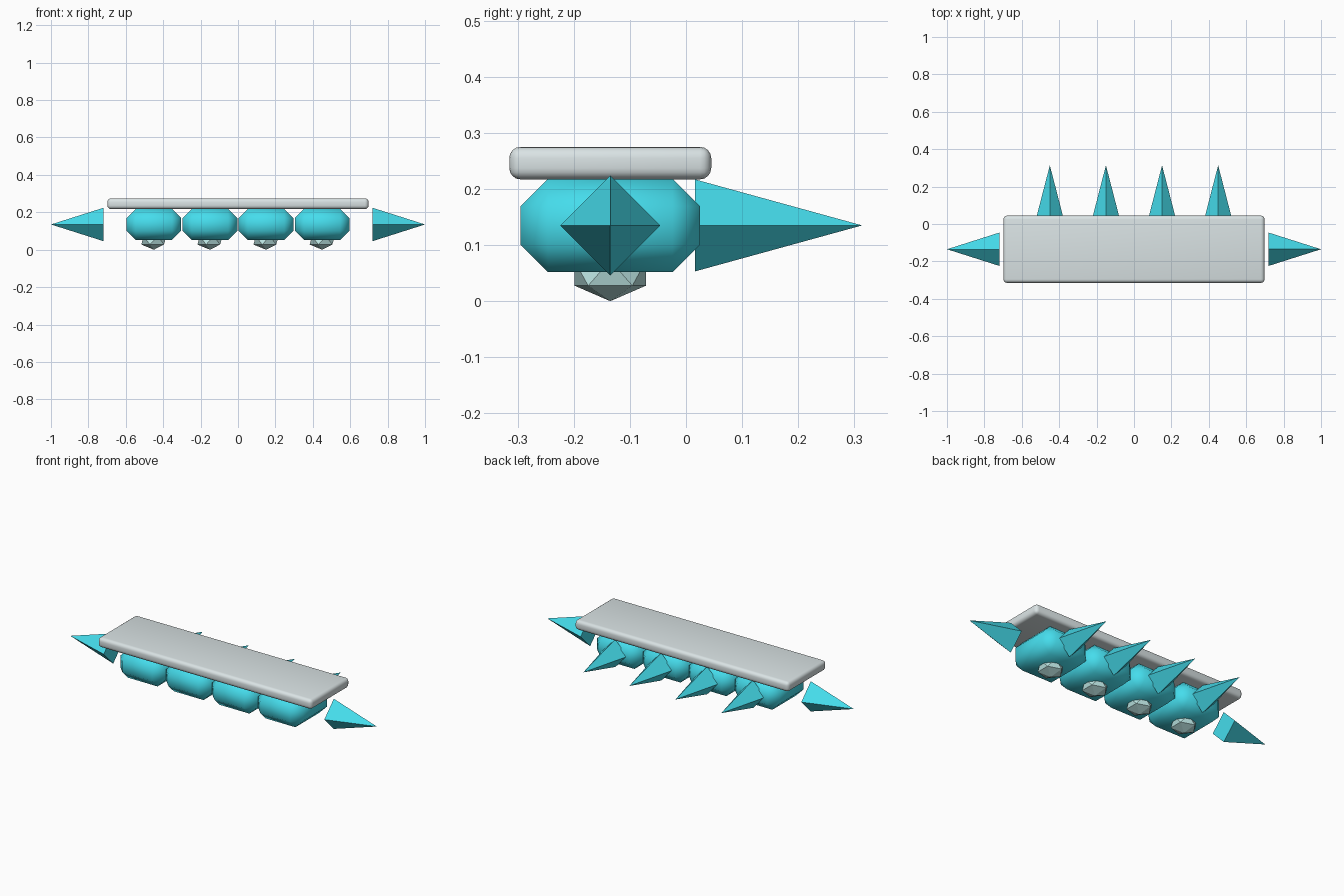
import bpy
from math import pi

if "Cube" in bpy.data.objects:
    bpy.data.objects.remove(bpy.data.objects["Cube"])

YC, ZC = -0.135, 0.135        # shared centre line of the bodies
COLUMNS = (-0.45, -0.15, 0.15, 0.45)


def material(name, rgb):
    m = bpy.data.materials.new(name)
    m.diffuse_color = (*rgb, 1)
    m.use_nodes = True
    m.node_tree.nodes["Principled BSDF"].inputs["Base Color"].default_value = m.diffuse_color
    return m


cyan = material("cyan", (0.06, 0.72, 0.84))
pale = material("pale_teal", (0.50, 0.78, 0.76))
silver = material("silver", (0.70, 0.77, 0.78))


def finish(name, mat):
    ob = bpy.context.object
    ob.name = name
    ob.data.materials.append(mat)
    return ob


def box(name, loc, size, bevel, segments, mat):
    bpy.ops.mesh.primitive_cube_add(size=1, location=loc)
    ob = finish(name, mat)
    ob.scale = size
    bpy.ops.object.transform_apply(location=False, rotation=False, scale=True)
    mod = ob.modifiers.new("bevel", "BEVEL")
    mod.width, mod.segments = bevel, segments
    bpy.ops.object.modifier_apply(modifier=mod.name)
    bpy.ops.object.shade_smooth_by_angle(angle=pi / 3)
    return ob


def spike(name, loc, rotation, length, width, height):
    # four-sided cone, corners on the local x and y axes
    bpy.ops.mesh.primitive_cone_add(vertices=4, radius1=1, radius2=0, depth=1,
                                    location=loc, rotation=rotation)
    ob = finish(name, cyan)
    ob.scale = (width, height, length)
    return ob


# Top plate
box("top_plate", (0, YC, 0.246), (1.396, 0.36, 0.058), 0.02, 4, silver)

for i, x in enumerate(COLUMNS, 1):
    # Chamfered body
    box(f"body_{i}", (x, YC, ZC), (0.292, 0.32, 0.166), 0.049, 1, cyan)
    # Rear spike
    spike(f"rear_spike_{i}", (x, 0.165, ZC), (-pi / 2, 0, 0), 0.298, 0.077, 0.082)
    # Faceted gem underneath
    bpy.ops.mesh.primitive_ico_sphere_add(subdivisions=1, radius=1,
                                          location=(x, YC, 0.05))
    finish(f"gem_{i}", pale).scale = (0.075, 0.075, 0.05)

# Side spikes
for side, s in (("left", -1), ("right", 1)):
    spike(f"{side}_spike", (s * 0.86, YC, ZC), (0, s * pi / 2, 0), 0.28, 0.089, 0.089)
